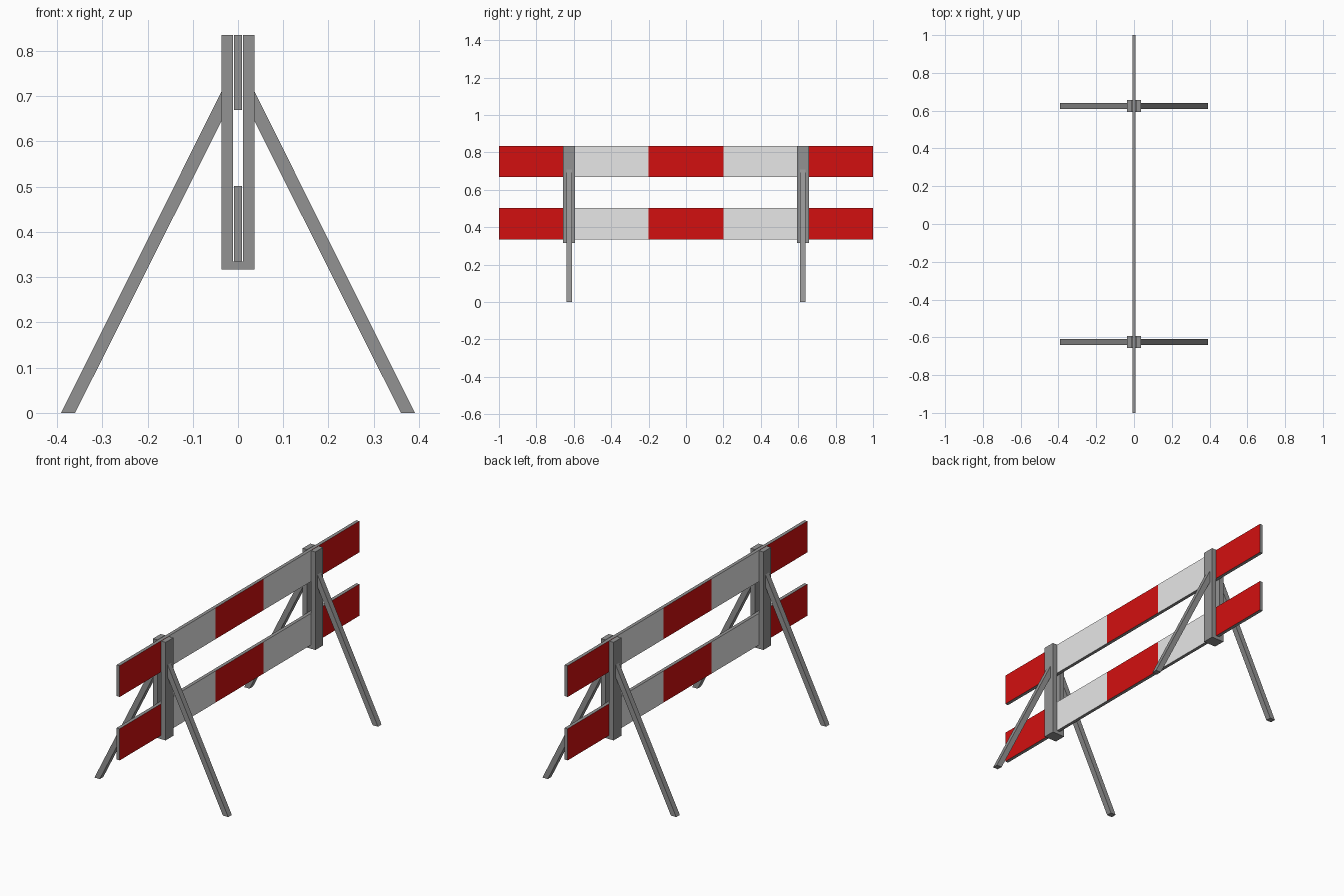
import bpy, bmesh

if "Cube" in bpy.data.objects:
    bpy.data.objects.remove(bpy.data.objects["Cube"])


def material(name, rgb):
    m = bpy.data.materials.new(name)
    m.diffuse_color = (*rgb, 1.0)
    m.use_nodes = True
    m.node_tree.nodes["Principled BSDF"].inputs["Base Color"].default_value = m.diffuse_color
    return m


RED = material("signal_red", (0.65, 0.005, 0.005))
WHITE = material("off_white", (0.8, 0.8, 0.8))
GREY = material("steel_grey", (0.29, 0.29, 0.29))


def finish(bm, name, mats):
    bmesh.ops.recalc_face_normals(bm, faces=bm.faces)
    mesh = bpy.data.meshes.new(name)
    bm.to_mesh(mesh)
    bm.free()
    for m in mats:
        mesh.materials.append(m)
    obj = bpy.data.objects.new(name, mesh)
    bpy.context.collection.objects.link(obj)
    return obj


def extrude_profile(name, points, y, width):
    """Extrude an x/z profile along y, centred on y."""
    bm = bmesh.new()
    face = bm.faces.new([bm.verts.new((px, y - width / 2, pz)) for px, pz in points])
    geom = bmesh.ops.extrude_face_region(bm, geom=[face])["geom"]
    verts = [g for g in geom if isinstance(g, bmesh.types.BMVert)]
    bmesh.ops.translate(bm, verts=verts, vec=(0, width, 0))
    return finish(bm, name, [GREY])


def striped_board(name, z0, z1):
    """Board along y, cut into five equal stripes on its two broad sides."""
    bm = bmesh.new()
    bmesh.ops.create_cube(bm, size=1)
    bmesh.ops.scale(bm, verts=bm.verts, vec=(0.018, 2.0, z1 - z0))
    bmesh.ops.translate(bm, verts=bm.verts, vec=(0, 0, (z0 + z1) / 2))
    for y in (-0.6, -0.2, 0.2, 0.6):
        bmesh.ops.bisect_plane(bm, geom=bm.verts[:] + bm.edges[:] + bm.faces[:],
                               plane_co=(0, y, 0), plane_no=(0, 1, 0))
    bm.normal_update()
    for f in bm.faces:
        if abs(f.normal.x) < 0.5:
            f.material_index = 2          # grey rim
        else:
            f.material_index = int((f.calc_center_median().y + 1) / 0.4) % 2
    return finish(bm, name, [RED, WHITE, GREY])


# Boards
striped_board("lower_board", 0.335, 0.502)
striped_board("upper_board", 0.67, 0.835)

# U-shaped holders, each with a pair of splayed legs
holder = [(-0.037, 0.835), (-0.037, 0.317), (0.037, 0.317), (0.037, 0.835),
          (0.011, 0.835), (0.011, 0.335), (-0.011, 0.335), (-0.011, 0.835)]
leg = [(0.036, 0.711), (0.391, 0), (0.36, 0), (0.036, 0.646)]
for end, y in (("front", -0.625), ("back", 0.625)):
    extrude_profile(f"{end}_post_holder", holder, y, 0.064)
    for side, s in (("left", -1), ("right", 1)):
        extrude_profile(f"{end}_{side}_leg", [(s * x, z) for x, z in leg], y, 0.03)
